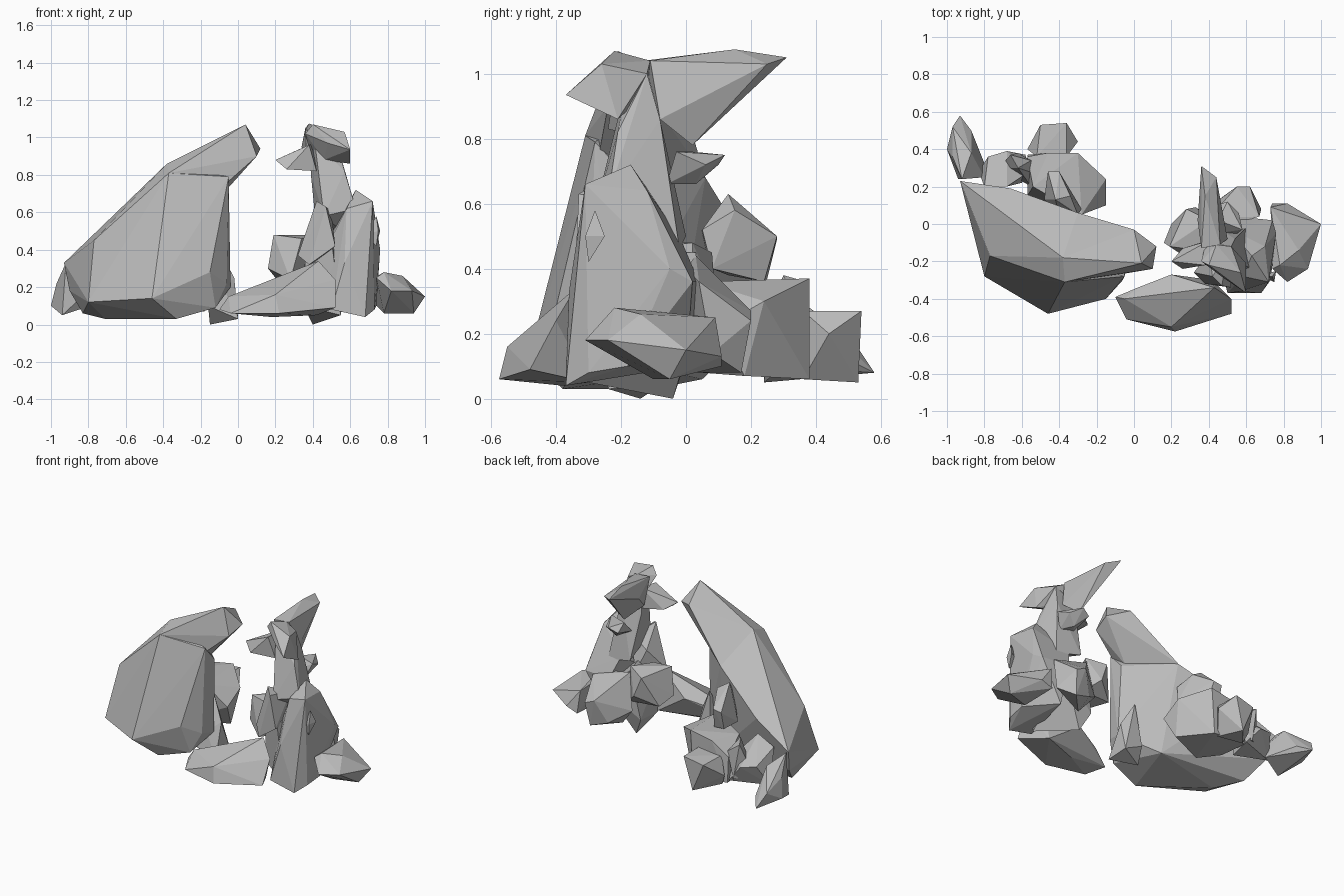
import bpy, bmesh

cube = bpy.data.objects.get("Cube")
if cube:
    bpy.data.objects.remove(cube, do_unlink=True)

stone = bpy.data.materials.new("grey_stone")
stone.use_nodes = True
stone.diffuse_color = (0.5, 0.5, 0.5, 1)
stone.node_tree.nodes["Principled BSDF"].inputs["Base Color"].default_value = (0.5, 0.5, 0.5, 1)


def rock(name, points):
    """Flat-faced boulder: convex hull around a few corner points."""
    bm = bmesh.new()
    for p in points:
        bm.verts.new(p)
    hull = bmesh.ops.convex_hull(bm, input=bm.verts[:])
    spare = [v for v in hull["geom_interior"] + hull["geom_unused"]
             if isinstance(v, bmesh.types.BMVert)]
    bmesh.ops.delete(bm, geom=list(set(spare)), context='VERTS')
    bmesh.ops.recalc_face_normals(bm, faces=bm.faces[:])
    mesh = bpy.data.meshes.new(name)
    bm.to_mesh(mesh)
    bm.free()
    mesh.materials.append(stone)
    ob = bpy.data.objects.new(name, mesh)
    bpy.context.collection.objects.link(ob)


# Large leaning boulder with an overhanging crest
rock("leaning_boulder", [
    (-.93, .23, .33), (-.90, .18, .18), (-.77, -.17, .45), (-.80, -.28, .12),
    (-.46, -.48, .14), (-.45, -.40, .38), (-.37, -.31, .81), (-.38, -.18, .86),
    (-.33, -.38, .03), (-.71, -.10, .03), (-.15, -.40, .28), (-.06, -.30, .22),
    (-.05, -.28, .79), (-.05, -.18, .68), (-.04, -.20, .20), (-.30, .06, .68),
    (-.66, .19, .47), (-.25, -.04, .08), (-.83, .05, .06), (-.12, -.34, .09)])
rock("boulder_crest", [
    (-.37, -.31, .81), (-.38, -.18, .86), (.04, -.21, 1.07), (.12, -.12, .94),
    (.10, -.24, .90), (.0, -.03, .98), (-.08, -.27, .74), (-.08, -.18, .70),
    (-.30, .06, .68)])

# Rocks behind the boulder
rock("back_block", [
    (-.57, .15, .10), (-.54, .20, .34), (-.46, .38, .34), (-.30, .38, .37),
    (-.15, .24, .30), (-.15, .10, .22), (-.28, .05, .36), (-.18, .18, .07),
    (-.32, .38, .06), (-.57, .37, .08), (-.57, .36, .25), (-.45, .05, .08)])
rock("back_low_rock", [
    (-.57, .40, .14), (-.50, .53, .24), (-.36, .54, .27), (-.30, .44, .20),
    (-.36, .36, .27), (-.52, .36, .25), (-.42, .53, .05), (-.36, .36, .06),
    (-.54, .38, .07)])
rock("back_upright_rock", [
    (-.48, .13, .38), (-.40, .05, .50), (-.42, .13, .63), (-.34, .15, .58),
    (-.40, .28, .50), (-.46, .28, .49), (-.46, .25, .37), (-.28, .08, .40),
    (-.30, .05, .52), (-.38, .24, .36)])
rock("back_small_rock", [
    (-.83, .28, .10), (-.78, .36, .24), (-.68, .39, .22), (-.58, .37, .10),
    (-.56, .28, .24), (-.68, .20, .38), (-.80, .20, .32), (-.60, .22, .08)])
rock("back_shard", [
    (-.72, .30, .15), (-.66, .37, .36), (-.62, .30, .38), (-.55, .34, .28),
    (-.50, .26, .20), (-.55, .20, .16), (-.62, .38, .12)])
rock("side_shard", [
    (-1, .40, .10), (-.97, .52, .17), (-.93, .58, .08), (-.87, .50, .12),
    (-.79, .30, .10), (-.92, .24, .33), (-.94, .24, .05), (-.87, .38, .28),
    (-.97, .36, .22), (-.80, .25, .18)])
rock("inner_foot_shard", [
    (-.16, -.25, .10), (-.15, -.14, .0), (.0, -.24, .03), (-.02, -.15, .25),
    (-.10, -.11, .40), (-.13, -.08, .10), (.0, -.08, .04), (-.08, -.22, .20)])

# Low tongue in front of the tall stack
rock("front_tongue", [
    (-.10, -.39, .08), (-.04, -.51, .06), (.22, -.575, .06), (.20, -.55, .16),
    (.52, -.48, .09), (.52, -.40, .24), (.43, -.34, .34), (.20, -.27, .20),
    (.02, -.34, .15), (-.05, -.40, .15), (.18, -.38, .04), (.42, -.30, .05)])

# Tall stack: base, shoulder slab, neck, head and beak
rock("stack_base", [
    (.50, -.37, .08), (.68, -.37, .04), (.73, -.30, .08), (.76, -.05, .40),
    (.72, -.31, .66), (.63, -.17, .72), (.70, -.12, .64), (.74, -.18, .10),
    (.57, -.36, .33), (.58, -.28, .62), (.55, .04, .36), (.58, .0, .10),
    (.50, -.02, .50), (.74, .02, .36), (.46, -.20, .38)])
rock("shoulder_slab", [
    (.42, -.28, .66), (.47, -.33, .63), (.52, -.34, .42), (.38, -.32, .32),
    (.32, -.26, .37), (.40, -.15, .52), (.50, -.15, .60), (.46, -.10, .36)])
rock("stack_core", [
    (.35, -.20, .10), (.34, .0, .12), (.40, -.04, .0), (.55, -.30, .05),
    (.58, .05, .30), (.36, -.22, .36), (.40, .03, .45), (.50, -.30, .45)])
rock("neck", [
    (.39, -.08, .80), (.48, -.22, .78), (.57, -.21, .82), (.54, -.08, .86),
    (.40, -.10, .92), (.46, -.28, .58), (.63, -.24, .62), (.60, -.02, .46),
    (.42, .0, .50), (.52, -.12, 1.0), (.41, -.18, .98)])
rock("head", [
    (.36, -.20, 1.02), (.40, -.22, 1.07), (.48, -.29, .97), (.60, -.37, .935),
    (.57, -.26, 1.03), (.52, -.12, 1.0), (.60, -.21, .86), (.46, -.19, .88),
    (.38, -.12, .94), (.44, -.11, 1.04)])
rock("head_side_point", [
    (.20, -.20, .88), (.26, -.24, .83), (.26, -.13, .84), (.38, -.22, .96),
    (.40, -.09, .97), (.42, -.20, .82), (.42, -.08, .83)])
rock("beak", [
    (.36, -.13, 1.04), (.46, -.11, 1.04), (.38, .15, 1.075), (.36, .31, 1.05),
    (.44, .25, 1.03), (.40, .12, .92), (.45, .02, .78), (.37, -.08, .86),
    (.50, -.08, .86), (.34, .02, .95)])

# Rocks leaning on the stack
rock("neck_knob", [
    (.44, -.05, .68), (.45, .02, .76), (.50, .12, .75), (.56, .06, .72),
    (.50, .03, .66), (.58, -.03, .76), (.44, .10, .72), (.54, -.06, .66)])
rock("inner_rock", [
    (.16, -.10, .30), (.19, -.12, .48), (.28, .08, .45), (.33, .09, .32),
    (.34, -.14, .46), (.28, -.18, .24), (.42, .02, .24), (.20, .0, .25),
    (.40, .02, .48)])
rock("rear_rock", [
    (.42, .06, .34), (.46, .02, .08), (.55, .20, .27), (.62, .20, .24),
    (.68, .08, .14), (.67, .04, .36), (.54, .0, .40), (.60, .17, .08),
    (.48, .15, .12), (.36, .06, .20), (.40, .03, .44)])
rock("outer_rock", [
    (1, 0, .15), (.93, -.24, .18), (.82, -.31, .18), (.74, -.24, .25),
    (.78, -.22, .28), (.88, -.14, .26), (.73, .09, .25), (.74, .11, .10),
    (.94, -.05, .06), (.78, -.10, .06), (.82, .11, .13), (.93, .03, .16)])
rock("side_chip", [
    (.75, -.31, .50), (.74, -.28, .58), (.76, -.25, .50), (.74, -.30, .42),
    (.68, -.28, .48)])
